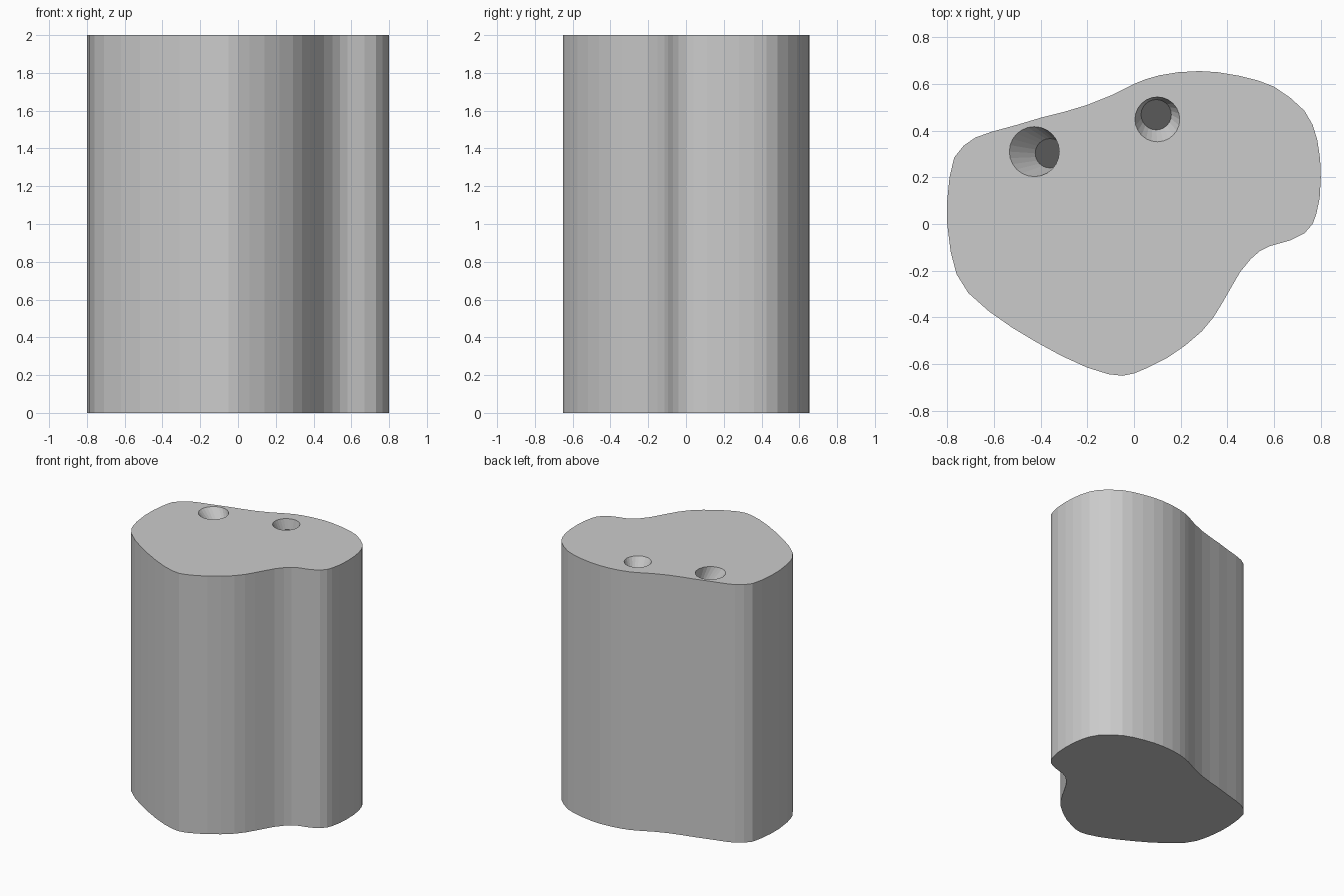
import bpy, bmesh, math

if "Cube" in bpy.data.objects:
    bpy.data.objects.remove(bpy.data.objects["Cube"])

HEIGHT = 2.0

# Outline of the block, clockwise from the left
OUTLINE = [
    (-.80, 0), (-.80, .10), (-.79, .20), (-.77, .285), (-.73, .335), (-.68, .37),
    (-.61, .395), (-.50, .425), (-.40, .455), (-.30, .48), (-.20, .51), (-.10, .55),
    (0, .60), (.05, .62), (.11, .637), (.19, .65), (.28, .655), (.36, .65),
    (.45, .635), (.53, .615), (.60, .588), (.67, .54), (.73, .485), (.765, .425),
    (.785, .36), (.797, .28), (.80, .20), (.795, .11), (.78, .04), (.765, 0),
    (.73, -.04), (.67, -.07), (.58, -.095), (.54, -.115), (.50, -.15), (.455, -.205),
    (.42, -.265), (.38, -.335), (.34, -.40), (.29, -.46), (.22, -.52), (.14, -.575),
    (.06, -.615), (0, -.64), (-.05, -.65), (-.11, -.643), (-.20, -.615), (-.31, -.565),
    (-.42, -.505), (-.52, -.445), (-.62, -.375), (-.71, -.295), (-.76, -.215), (-.785, -.12),
]

# Slanted tapered holes: rim centre, rim radius, floor centre, floor radius, depth
HOLES = [
    ((-.427, .31), .107, (-.36, .303), .063, .12),
    ((.10, .448), .096, (.095, .468), .065, .08),
]


def material(name, value):
    mat = bpy.data.materials.new(name)
    mat.diffuse_color = (value, value, value, 1)
    mat.use_nodes = True
    mat.node_tree.nodes["Principled BSDF"].inputs["Base Color"].default_value = mat.diffuse_color
    return mat


def circle(centre, radius, sides=24):
    return [(centre[0] + radius * math.cos(2 * math.pi * i / sides),
             centre[1] + radius * math.sin(2 * math.pi * i / sides)) for i in range(sides)]


def ring(bm, points, z):
    return [bm.verts.new((x, y, z)) for x, y in points]


def bridge(bm, a, b):
    for i in range(len(a)):
        j = (i + 1) % len(a)
        bm.faces.new((a[i], a[j], b[j], b[i]))


bm = bmesh.new()

# Side wall and underside
bottom, top = ring(bm, OUTLINE, 0), ring(bm, OUTLINE, HEIGHT)
bridge(bm, bottom, top)
bm.faces.new(bottom)

# Hole walls and dark floors
for rim_centre, rim_radius, floor_centre, floor_radius, depth in HOLES:
    rim = ring(bm, circle(rim_centre, rim_radius), HEIGHT)
    floor = ring(bm, circle(floor_centre, floor_radius), HEIGHT - depth)
    bridge(bm, rim, floor)
    bm.faces.new(floor).material_index = 1

# Top face around the holes
open_edges = [e for e in bm.edges if len(e.link_faces) == 1]
bmesh.ops.triangle_fill(bm, edges=open_edges, use_beauty=True, use_dissolve=False)
bmesh.ops.recalc_face_normals(bm, faces=bm.faces)

mesh = bpy.data.meshes.new("block")
bm.to_mesh(mesh)
bm.free()
mesh.materials.append(material("light grey", .6))
mesh.materials.append(material("dark grey", .1))
bpy.context.collection.objects.link(bpy.data.objects.new("block", mesh))
